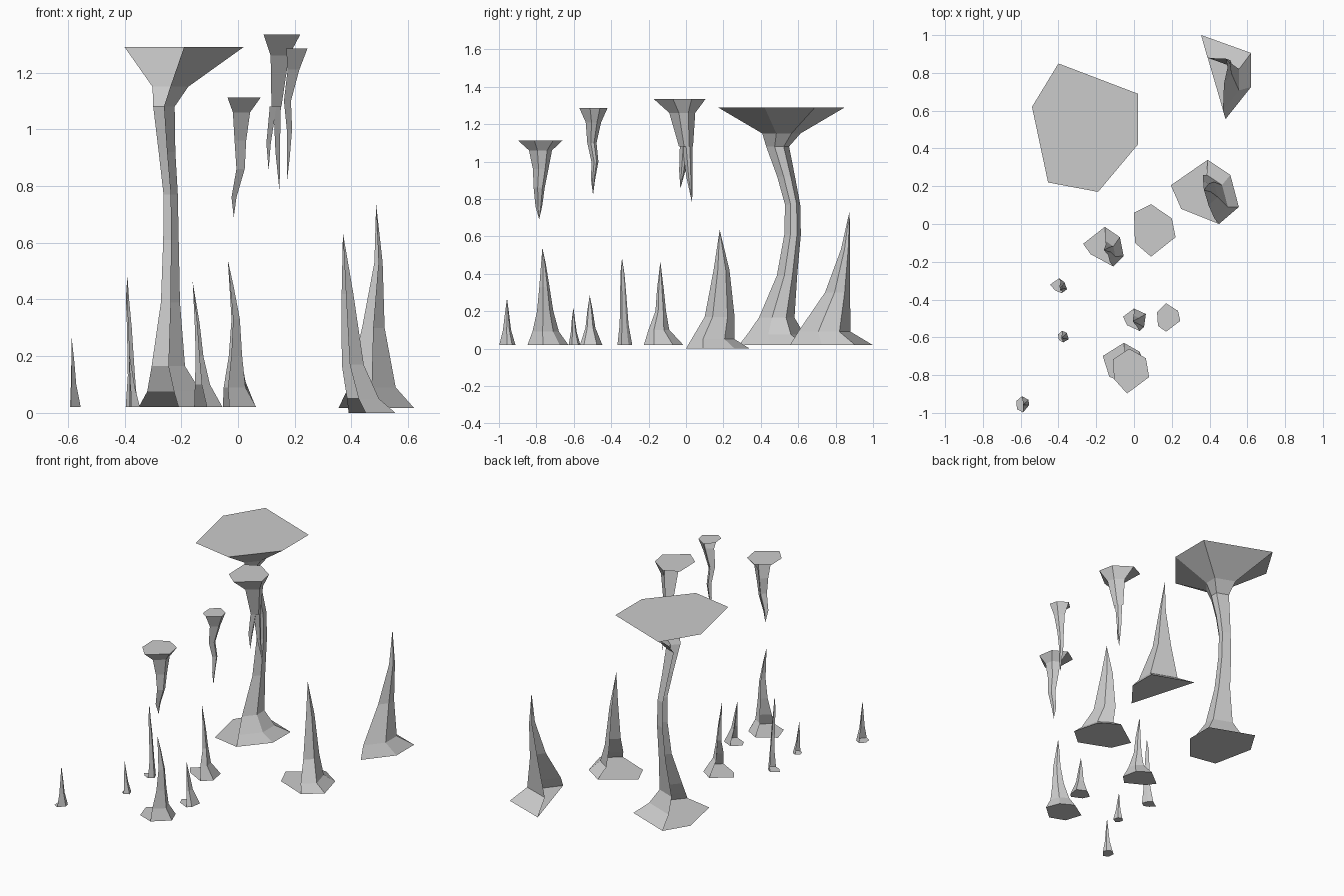
import bpy

# Every rock is an open half shell: a hexagonal end (A, B, C, D + two hidden-side
# corners) with side walls only along A-B-C-D, shrunk and shifted level by level.


def rock(name, outline, levels, start_cap=True, end_cap=False):
    """outline: end polygon, clockwise from above. levels: (z, scale, cx, cy)."""
    ax, ay = outline[0]
    dx, dy = outline[3]
    mx, my = (ax + dx) / 2, (ay + dy) / 2
    down = levels[-1][0] < levels[0][0]
    verts, faces, rings = [], [], []

    def add(face, flip):
        faces.append(face[::-1] if flip else face)

    for i, (z, s, cx, cy) in enumerate(levels):
        full = (i == 0 and start_cap) or (i == len(levels) - 1 and end_cap)
        pts = outline if full else outline[:4]
        first = len(verts)
        if s == 0:
            verts.append((cx, cy, z))
            rings.append([first] * 4)
        else:
            verts += [(cx + s * (x - mx), cy + s * (y - my), z) for x, y in pts]
            ring = list(range(first, len(verts)))
            rings.append(ring)
            if full:
                add(ring, down if i == 0 else not down)
    for lo, hi in zip(rings, rings[1:]):
        for k in range(3):
            if hi[k] == hi[k + 1]:
                add([lo[k], hi[k], lo[k + 1]], down)
            else:
                add([lo[k], hi[k], hi[k + 1], lo[k + 1]], down)
    mesh = bpy.data.meshes.new(name)
    mesh.from_pydata(verts, [], faces)
    ob = bpy.data.objects.new(name, mesh)
    bpy.context.collection.objects.link(ob)
    return ob


# Floor-to-ceiling column
rock("column",
     [(-.40, .85), (.02, .69), (.02, .42), (-.19, .17), (-.455, .22), (-.54, .62)],
     [(.02, .67, -.28, .512), (.075, .45, -.273, .48), (.165, .28, -.275, .485),
      (.39, .16, -.255, .54), (.61, .13, -.25, .57), (.77, .12, -.25, .57),
      (.92, .14, -.265, .535), (1.08, .18, -.28, .49), (1.15, .30, -.27, .51),
      (1.29, 1, -.295, .51)], end_cap=True)

# Large stalagmites
rock("stalagmite_large",
     [(.39, .34), (.51, .26), (.555, .09), (.45, 0), (.25, .08), (.195, .205)],
     [(0, 1, .42, .17), (.05, .68, .405, .145), (.17, .47, .38, .18),
      (.42, .25, .373, .19), (.635, 0, .37, .18)])
rock("stalagmite_tall",
     [(.355, 1.0), (.62, .905), (.62, .725), (.485, .555)],
     [(.018, 1, .42, .778), (.09, .63, .43, .74), (.3, .3, .457, .81),
      (.53, .11, .488, .853), (.737, 0, .487, .875)])

# Medium stalagmites
rock("stalagmite_middle",
     [(-.155, -.015), (-.075, -.07), (-.055, -.17), (-.11, -.225), (-.23, -.16), (-.27, -.105)],
     [(.02, 1, -.132, -.12), (.1, .53, -.14, -.145), (.2, .27, -.143, -.135),
      (.32, .17, -.149, -.137), (.465, 0, -.16, -.137)])
rock("stalagmite_front",
     [(-.053, -.63), (.03, -.677), (.065, -.765), (-.03, -.848), (-.13, -.81), (-.165, -.70)],
     [(.02, 1, -.042, -.738), (.09, .65, -.043, -.75), (.2, .4, -.028, -.753),
      (.33, .25, -.02, -.757), (.45, .12, -.029, -.762), (.54, 0, -.036, -.768)])
rock("stalagmite_front_short",
     [(0, -.447), (.063, -.476), (.053, -.545), (.03, -.566), (-.037, -.535), (-.058, -.49)],
     [(.02, 1, .015, -.507), (.11, .45, .005, -.511), (.2, .25, -.002, -.513),
      (.285, 0, -.006, -.515)])

# Small stalagmites
rock("stalagmite_thin",
     [(-.397, -.287), (-.37, -.307), (-.355, -.345), (-.385, -.366), (-.42, -.35), (-.445, -.32)],
     [(.02, 1, -.39, -.327), (.13, .6, -.385, -.331), (.3, .4, -.389, -.336),
      (.4, .28, -.394, -.34), (.485, 0, -.39, -.342)])
rock("stalagmite_tiny",
     [(-.38, -.565), (-.355, -.577), (-.345, -.61), (-.375, -.627), (-.397, -.613), (-.402, -.585)],
     [(.02, 1, -.378, -.596), (.09, .5, -.38, -.6), (.15, .3, -.383, -.602),
      (.22, 0, -.385, -.602)])
rock("stalagmite_corner",
     [(-.593, -.912), (-.56, -.93), (-.555, -.958), (-.588, -.998), (-.62, -.98), (-.624, -.937)],
     [(.02, 1, -.59, -.955), (.1, .5, -.588, -.957), (.18, .28, -.587, -.957),
      (.27, 0, -.587, -.957)])

# Hanging stalactite with a forked tip
fork = [(.09, .105), (.20, .03), (.22, -.07), (.09, -.173), (.005, -.10), (0, .06)]
rock("stalactite_forked", fork,
     [(1.335, 1, .09, -.034), (1.26, .5, .115, -.02), (1.08, .27, .118, 0)])
rock("stalactite_fork_short", fork,
     [(1.08, .18, .112, -.008), (.95, .12, .1, -.02), (.855, 0, .108, -.03)],
     start_cap=False)
rock("stalactite_fork_long", fork,
     [(1.08, .2, .125, .008), (.92, .12, .132, .018), (.775, 0, .147, .033)],
     start_cap=False)

# Other stalactites
rock("stalactite_slim",
     [(.17, -.42), (.233, -.46), (.245, -.513), (.17, -.57), (.127, -.54), (.122, -.466)],
     [(1.285, 1, .17, -.495), (1.21, .55, .175, -.495), (1.1, .33, .162, -.503),
      (1.0, .25, .172, -.487), (.9, .14, .172, -.497), (.82, 0, .173, -.497)])
rock("stalactite_front",
     [(-.025, -.66), (.063, -.71), (.08, -.81), (-.037, -.897), (-.106, -.82), (-.11, -.715)],
     [(1.112, 1, -.031, -.779), (1.06, .52, -.015, -.778), (.96, .35, -.01, -.777),
      (.86, .25, -.004, -.785), (.76, .15, -.022, -.787), (.69, 0, -.015, -.785)])
